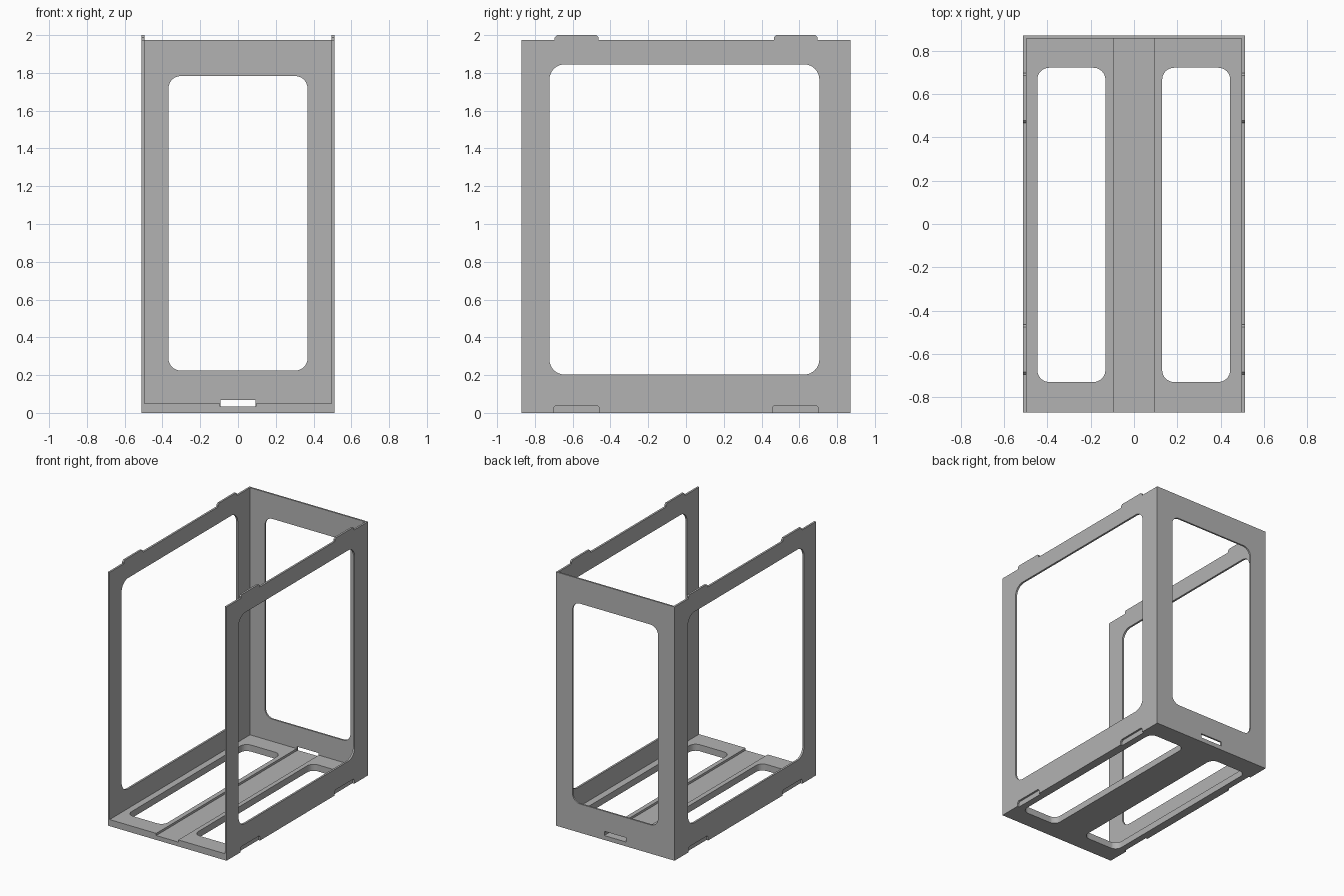
import bpy, bmesh, math
from mathutils import Matrix

if "Cube" in bpy.data.objects:
    bpy.data.objects.remove(bpy.data.objects["Cube"])

grey = bpy.data.materials.new("plain grey")
grey.diffuse_color = (0.45, 0.45, 0.45, 1)
grey.use_nodes = True
grey.node_tree.nodes["Principled BSDF"].inputs["Base Color"].default_value = grey.diffuse_color

X, Y, WALL, TOP = 0.511, 0.87, 0.015, 1.975
IN = X - WALL                      # inner face of the side walls
BACK = Y - 0.013                   # inner face of the back wall
BASE, DECK = 0.034, 0.051          # floor levels


def rect(u0, u1, v0, v1, r=0.0, steps=8):
    """Rectangle outline with optional rounded corners."""
    if not r:
        return [(u0, v0), (u1, v0), (u1, v1), (u0, v1)]
    pts = []
    for i, (cu, cv) in enumerate([(u1 - r, v1 - r), (u0 + r, v1 - r),
                                  (u0 + r, v0 + r), (u1 - r, v0 + r)]):
        for k in range(steps + 1):
            a = math.pi / 2 * (i + k / steps)
            pts.append((cu + r * math.cos(a), cv + r * math.sin(a)))
    return pts


def panel(name, outlines, w0, w1, axes):
    """Flat sheet with holes, extruded from w0 to w1 along its third axis."""
    cu = bpy.data.curves.new(name, 'CURVE')
    cu.dimensions, cu.fill_mode, cu.extrude = '2D', 'BOTH', (w1 - w0) / 2
    for pts in outlines:
        s = cu.splines.new('POLY')
        s.points.add(len(pts) - 1)
        for p, (u, v) in zip(s.points, pts):
            p.co = (u, v, 0, 1)
        s.use_cyclic_u = True
    tmp = bpy.data.objects.new(name + " outline", cu)
    bpy.context.collection.objects.link(tmp)
    dg = bpy.context.evaluated_depsgraph_get()
    me = bpy.data.meshes.new_from_object(tmp.evaluated_get(dg))
    bpy.data.objects.remove(tmp)
    me.transform(Matrix.Translation((0, 0, (w0 + w1) / 2)))
    me.transform(axes)
    bm = bmesh.new()
    bm.from_mesh(me)
    bmesh.ops.remove_doubles(bm, verts=bm.verts, dist=1e-5)
    bmesh.ops.recalc_face_normals(bm, faces=bm.faces)
    for f in bm.faces:
        f.smooth = False
    bm.to_mesh(me)
    bm.free()
    me.materials.clear()
    me.materials.append(grey)
    ob = bpy.data.objects.new(name, me)
    bpy.context.collection.objects.link(ob)
    return ob


FLAT = Matrix.Identity(4)
SIDE = Matrix(((0, 0, 1, 0), (1, 0, 0, 0), (0, 1, 0, 0), (0, 0, 0, 1)))
REAR = Matrix(((1, 0, 0, 0), (0, 0, 1, 0), (0, 1, 0, 0), (0, 0, 0, 1)))

# Side walls: stacking tabs on top, matching notches underneath
c = 0.012
outline = [(-Y, 0)]
for a, b in ((-0.701, -0.459), (0.457, 0.701)):
    outline += [(a, 0), (a, 0.04 - c), (a + c, 0.04), (b - c, 0.04), (b, 0.04 - c), (b, 0)]
outline += [(BACK, 0), (BACK, TOP)]
for a, b in ((0.465, 0.697), (-0.695, -0.463)):
    outline += [(b, TOP), (b, 2 - c), (b - c, 2), (a + c, 2), (a, 2 - c), (a, TOP)]
outline += [(-Y, TOP)]
side_window = rect(-0.723, 0.706, 0.203, 1.845, 0.08)
panel("right_wall", [outline, side_window], IN, X, SIDE)
panel("left_wall", [outline, side_window], -X, -IN, SIDE)

# Back wall with window and small slot above the floor channel
panel("back_wall", [rect(-X, X, 0, TOP), rect(-0.368, 0.368, 0.224, 1.783, 0.065),
                    rect(-0.093, 0.093, BASE, 0.067)], BACK, Y, REAR)

# Floor: lower sheet plus a raised deck on each side of the central channel
holes = [rect(0.13, 0.444, -0.729, 0.721, 0.055), rect(-0.446, -0.132, -0.729, 0.721, 0.055)]
panel("floor_base", [rect(-IN, IN, -Y, BACK)] + holes, 0, BASE, FLAT)
panel("right_deck", [rect(0.095, IN, -Y, BACK), holes[0]], BASE, DECK, FLAT)
panel("left_deck", [rect(-IN, -0.095, -Y, BACK), holes[1]], BASE, DECK, FLAT)
